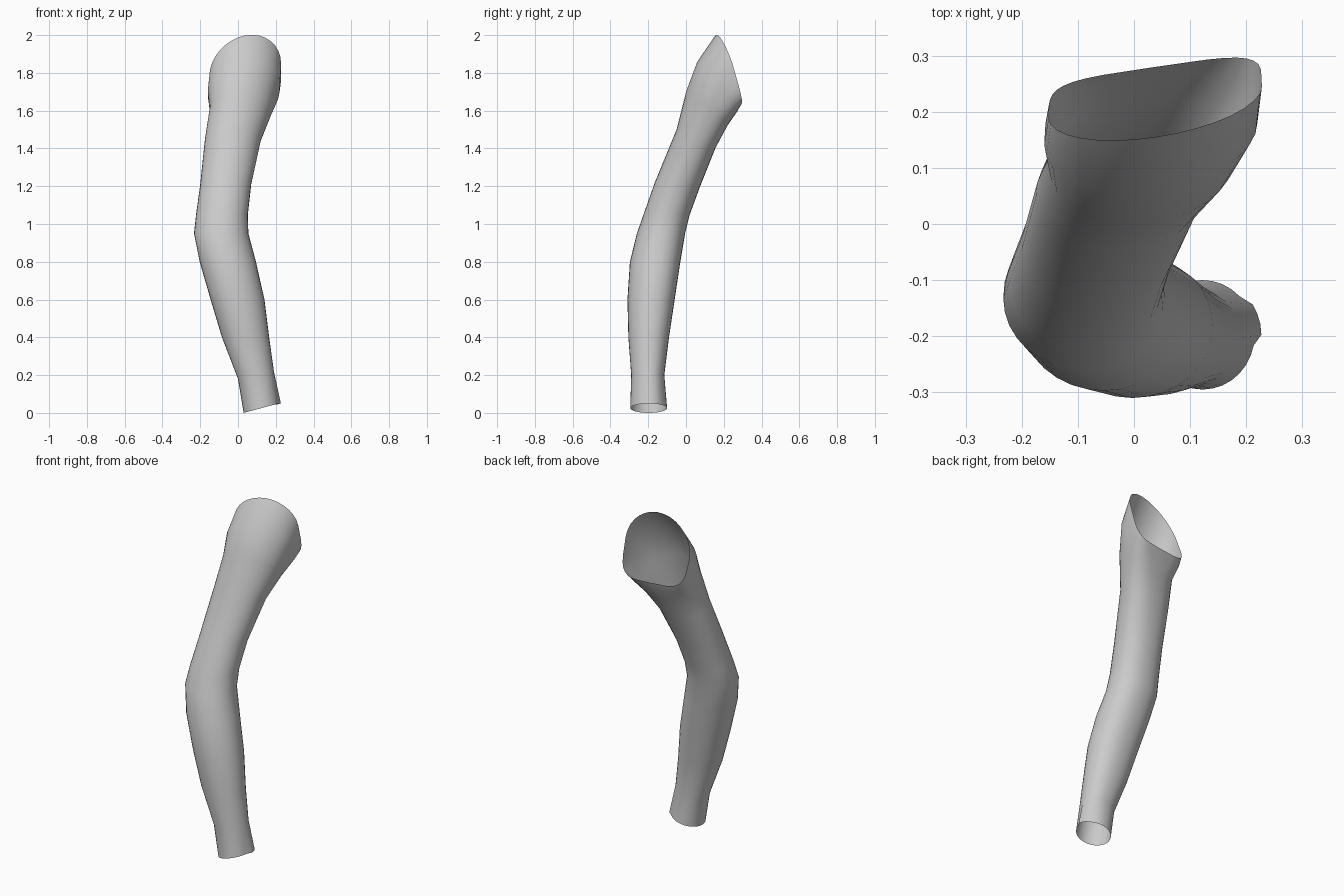
import bpy
import bmesh
from math import cos, sin, pi, radians, copysign

cube = bpy.data.objects.get("Cube")
if cube:
    bpy.data.objects.remove(cube)

SIDES = 32

# Cloth colour
cloth = bpy.data.materials.new("light_grey_cloth")
cloth.use_nodes = True
cloth.diffuse_color = (0.6, 0.6, 0.6, 1)
cloth.node_tree.nodes["Principled BSDF"].inputs["Base Color"].default_value = (0.6, 0.6, 0.6, 1)

# Sleeve sections: x min, x max, y min, y max, height, tilt along x, tilt along y,
# back squareness (1 is round), backward skew of the left side
sections = [
    (0.03, 0.215, -0.295, -0.10, 0.035, 0.025, 0, 1, 0),
    (0.0, 0.19, -0.29, -0.115, 0.2, 0.02, 0, 0.9, 0),
    (-0.085, 0.165, -0.305, -0.09, 0.4, 0, 0, 0.9, 0),
    (-0.145, 0.14, -0.31, -0.06, 0.6, 0, 0, 0.9, 0),
    (-0.203, 0.095, -0.297, -0.03, 0.8, 0, 0, 0.9, 0),
    (-0.233, 0.055, -0.26, -0.005, 0.95, 0, 0, 0.9, 0),
    (-0.222, 0.052, -0.225, 0.02, 1.05, 0, 0, 0.9, 0),
    (-0.2, 0.07, -0.165, 0.075, 1.21, 0, -0.01, 0.9, 0),
    (-0.175, 0.122, -0.05, 0.155, 1.45, 0, -0.05, 0.85, 0.005),
    (-0.15, 0.18, 0.0, 0.218, 1.61, 0, -0.09, 0.75, 0.012),
    (-0.16, 0.22, 0.06, 0.262, 1.725, 0.02, -0.135, 0.6, 0.02),
    (-0.152, 0.228, 0.155, 0.28, 1.815, 0.035, -0.183, 0.45, 0.028),
]


def add_ring(bm, section):
    """One loop of points around the sleeve."""
    x0, x1, y0, y1, z, tilt_x, tilt_y, square, skew = section
    ring = []
    for i in range(SIDES):
        a = 2 * pi * i / SIDES
        c, s = cos(a), sin(a)
        if s > 0:
            c = copysign(abs(c) ** square, c)
            s = s ** square
        x = (x0 + x1) / 2 + c * (x1 - x0) / 2
        y = (y0 + y1) / 2 + s * (y1 - y0) / 2 + skew * c
        lean = tilt_x * c * (1 - max(s, 0)) if square < 0.7 else tilt_x * c
        ring.append(bm.verts.new((x, y, z + lean + tilt_y * s)))
    return ring


bm = bmesh.new()
rings = [add_ring(bm, s) for s in sections]
for low, high in zip(rings, rings[1:]):
    for i in range(SIDES):
        j = (i + 1) % SIDES
        bm.faces.new((low[i], low[j], high[j], high[i]))

# Small turned-out fold at the cuff
for vert in rings[0][0:4]:
    vert.co.x += 0.012

# Rest the lowest point on the ground
floor = min(v.co.z for v in bm.verts)
for v in rings[0]:
    v.co.z -= floor

mesh = bpy.data.meshes.new("sleeve")
bm.to_mesh(mesh)
bm.free()
sleeve = bpy.data.objects.new("sleeve", mesh)
bpy.context.collection.objects.link(sleeve)
mesh.materials.append(cloth)

bpy.ops.object.select_all(action="DESELECT")
sleeve.select_set(True)
bpy.context.view_layer.objects.active = sleeve
bpy.ops.object.shade_smooth_by_angle(angle=radians(40))
